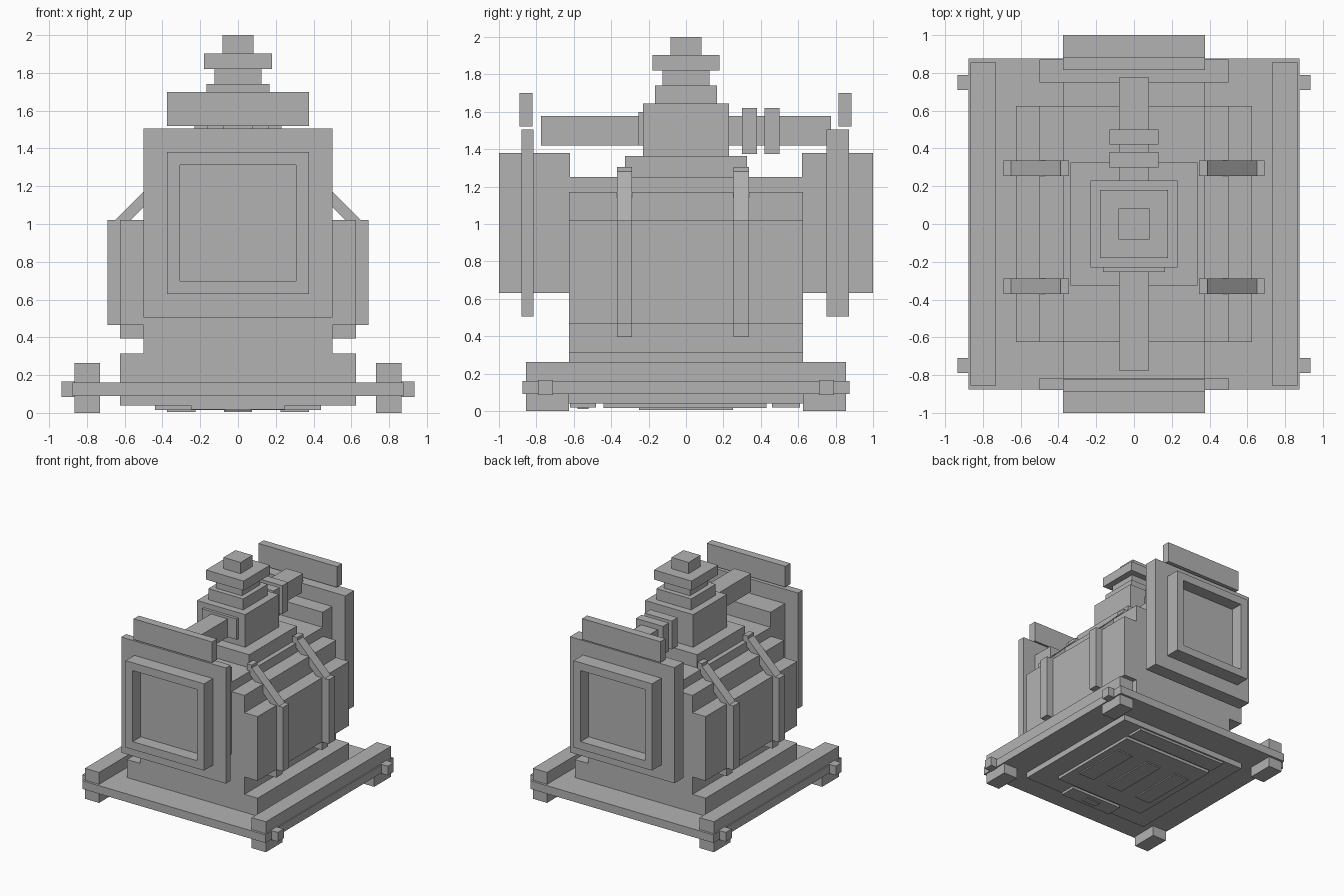
import bpy, bmesh
from mathutils import Vector

old = bpy.data.objects.get("Cube")
if old:
    bpy.data.objects.remove(old, do_unlink=True)

GREY = (0.45, 0.45, 0.45, 1)
mat = bpy.data.materials.new("plain grey")
mat.use_nodes = True
mat.diffuse_color = GREY
mat.node_tree.nodes["Principled BSDF"].inputs["Base Color"].default_value = GREY


def add_object(name, bm):
    bmesh.ops.recalc_face_normals(bm, faces=bm.faces)
    mesh = bpy.data.meshes.new(name)
    bm.to_mesh(mesh)
    bm.free()
    mesh.materials.append(mat)
    obj = bpy.data.objects.new(name, mesh)
    bpy.context.collection.objects.link(obj)
    return obj


def box_mesh(x, y, z):
    """Box from three (low, high) ranges."""
    bm = bmesh.new()
    bmesh.ops.create_cube(bm, size=1)
    for v in bm.verts:
        v.co = Vector([(r[0] + r[1]) / 2 + c * (r[1] - r[0])
                       for c, r in zip(v.co, (x, y, z))])
    return bm


def box(name, x, y, z):
    return add_object(name, box_mesh(x, y, z))


def centred(name, hx, hy, z0, z1):
    return box(name, (-hx, hx), (-hy, hy), (z0, z1))


def flip(r, s):
    return tuple(sorted((r[0] * s, r[1] * s)))


def extrude_profile(name, points, y0, y1):
    """Extrude an x-z outline along y."""
    bm = bmesh.new()
    face = bm.faces.new([bm.verts.new((x, y0, z)) for x, z in points])
    out = bmesh.ops.extrude_face_region(bm, geom=[face])
    verts = [g for g in out["geom"] if isinstance(g, bmesh.types.BMVert)]
    bmesh.ops.translate(bm, vec=(0, y1 - y0, 0), verts=verts)
    return add_object(name, bm)


# Base plate, side rails with feet, pegs
centred("base_plate", 0.875, 0.875, 0.09, 0.16)
for sx, side in ((1, "left"), (-1, "right")):
    rail_x = flip((0.73, 0.865), sx)
    box(f"{side}_rail", rail_x, (-0.855, 0.855), (0.09, 0.263))
    for sy, end in ((1, "back"), (-1, "front")):
        box(f"{side}_{end}_foot", rail_x, flip((0.625, 0.855), sy), (0, 0.09))
        box(f"{side}_{end}_peg", flip((0.86, 0.935), sx),
            flip((0.71, 0.79), sy), (0.085, 0.165))

# Underside panels
box("bottom_panel", (-0.44, 0.44), (-0.44, 0.43), (0.015, 0.05))
box("bottom_back_strip", (-0.44, 0.44), (0.46, 0.61), (0.02, 0.05))
box("bottom_front_plate", (-0.25, 0.25), (-0.62, -0.48), (0.018, 0.05))
box("bottom_front_button", (-0.07, 0.07), (-0.58, -0.52), (0.01, 0.02))
for x in (-0.3, 0, 0.3):
    box("bottom_bar", (x - 0.075, x + 0.075), (-0.25, 0.25), (0.005, 0.02))

# Main body: stepped outline with a groove above the plinth
half = [(0.625, 0.04), (0.625, 0.315), (0.5, 0.315), (0.5, 0.465),
        (0.625, 0.465), (0.625, 1.02), (0.5, 1.02), (0.5, 1.17),
        (0.375, 1.17), (0.375, 1.25)]
outline = half + [(-x, z) for x, z in reversed(half)]
extrude_profile("body", outline, -0.625, 0.625)

# Straps wrapping the body sides
strap = [(0.5, 0.395), (0.625, 0.395), (0.625, 0.465), (0.69, 0.465),
         (0.69, 1.02), (0.65, 1.02), (0.39, 1.28), (0.39, 1.305),
         (0.345, 1.305), (0.345, 1.245), (0.57, 1.02), (0.62, 1.02),
         (0.62, 0.47), (0.5, 0.47)]
for sx, side in ((1, "left"), (-1, "right")):
    for y0, y1 in ((-0.37, -0.288), (0.255, 0.337)):
        extrude_profile(f"{side}_strap", [(x * sx, z) for x, z in strap], y0, y1)

# End windows, plates and top signs
for sy, end, plate, sign in ((-1, "front", (-0.88, -0.815), (-0.89, -0.82)),
                             (1, "back", (0.75, 0.872), (0.815, 0.885))):
    bm = box_mesh((-0.375, 0.375), flip((0.62, 1.0), sy), (0.63, 1.38))
    bm.normal_update()
    face = next(f for f in bm.faces if f.normal.y * sy > 0.9)
    bmesh.ops.inset_region(bm, faces=[face], thickness=0.096)
    inner = bmesh.ops.extrude_face_region(bm, geom=[face])
    verts = [g for g in inner["geom"] if isinstance(g, bmesh.types.BMVert)]
    bmesh.ops.delete(bm, geom=[face], context='FACES_ONLY')
    bmesh.ops.translate(bm, vec=(0, -0.11 * sy, 0), verts=verts)
    add_object(f"{end}_window_block", bm)
    box(f"{end}_plate", (-0.5, 0.5), plate, (0.505, 1.505))
    box(f"{end}_sign", (-0.375, 0.375), sign, (1.52, 1.7))

# Tower tiers
centred("tower_foot", 0.335, 0.325, 1.24, 1.363)
centred("tower_block", 0.23, 0.23, 1.36, 1.645)
centred("tower_tier", 0.167, 0.167, 1.64, 1.74)
centred("tower_neck", 0.125, 0.125, 1.735, 1.82)
centred("tower_cap", 0.18, 0.18, 1.82, 1.903)
centred("tower_knob", 0.082, 0.082, 1.9, 2.0)

# Beam through the tower with flange and clamps
centred("beam", 0.08, 0.775, 1.42, 1.578)
box("beam_flange", (-0.165, 0.165), (-0.255, -0.22), (1.42, 1.6))
for y0, y1 in ((0.3, 0.38), (0.42, 0.5)):
    box("beam_clamp", (-0.13, 0.13), (y0, y1), (1.375, 1.62))
